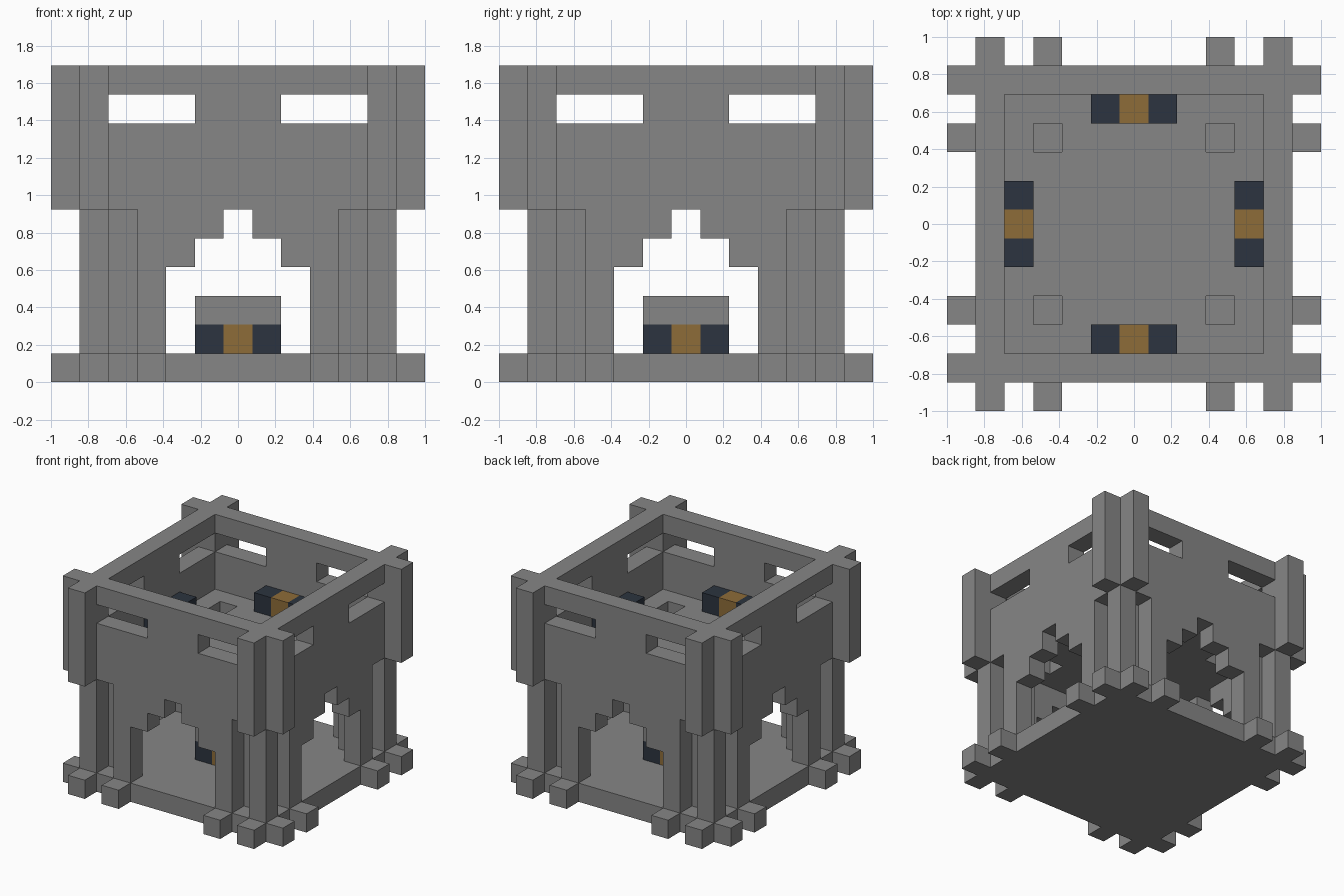
import bpy, bmesh, math
from mathutils import Matrix

if "Cube" in bpy.data.objects:
    bpy.data.objects.remove(bpy.data.objects["Cube"], do_unlink=True)

U = 2 / 13  # one building block


def material(name, rgb):
    m = bpy.data.materials.new(name)
    m.use_nodes = True
    m.diffuse_color = (*rgb, 1)
    bsdf = next(n for n in m.node_tree.nodes if n.type == 'BSDF_PRINCIPLED')
    bsdf.inputs["Base Color"].default_value = (*rgb, 1)
    return m


STONE = material("grey stone", (0.24, 0.24, 0.24))
AMBER = material("amber wood", (0.27, 0.15, 0.04))
SLATE = material("dark slate blue", (0.025, 0.034, 0.05))


def add_object(name, mesh, mat, turn=0):
    """Scale a mesh from blocks to units, turn it by quarters, link it."""
    mesh.transform(Matrix.Rotation(turn * math.pi / 2, 4, 'Z') @ Matrix.Scale(U, 4))
    mesh.materials.clear()
    mesh.materials.append(mat)
    ob = bpy.data.objects.new(name, mesh)
    bpy.context.collection.objects.link(ob)
    return ob


def box(name, x, y, z, mat=STONE, turn=0):
    """Box from (low, high) ranges in blocks."""
    bm = bmesh.new()
    bmesh.ops.create_cube(bm, size=1)
    size = [r[1] - r[0] for r in (x, y, z)]
    mid = [(r[1] + r[0]) / 2 for r in (x, y, z)]
    bmesh.ops.scale(bm, vec=size, verts=bm.verts)
    bmesh.ops.translate(bm, vec=mid, verts=bm.verts)
    mesh = bpy.data.meshes.new(name)
    bm.to_mesh(mesh)
    bm.free()
    return add_object(name, mesh, mat, turn)


def rect(x0, x1, y0, y1):
    return [(x0, y0), (x1, y0), (x1, y1), (x0, y1)]


def plate(name, loops, placement, turn=0):
    """One-block-thick plate from an outline and its holes."""
    cu = bpy.data.curves.new(name + "_outline", 'CURVE')
    cu.dimensions = '2D'
    cu.fill_mode = 'BOTH'
    cu.extrude = 0.5
    for loop in loops:
        sp = cu.splines.new('POLY')
        sp.points.add(len(loop) - 1)
        for p, (a, b) in zip(sp.points, loop):
            p.co = (a, b, 0, 1)
        sp.use_cyclic_u = True
    tmp = bpy.data.objects.new(name + "_outline", cu)
    mesh = bpy.data.meshes.new_from_object(tmp)
    bpy.data.objects.remove(tmp)
    bpy.data.curves.remove(cu)
    bm = bmesh.new()
    bm.from_mesh(mesh)
    bmesh.ops.remove_doubles(bm, verts=bm.verts, dist=0.001)
    bmesh.ops.recalc_face_normals(bm, faces=bm.faces)
    for f in bm.faces:
        f.smooth = False
    bm.to_mesh(mesh)
    bm.free()
    mesh.name = name
    mesh.transform(placement)
    return add_object(name, mesh, STONE, turn)


# Wall outline: corner post, slot, pier, stepped arch, pier, and an end window notch
wall_outline = [
    (-5.5, 1), (-4.5, 1), (-4.5, 6), (-3.5, 6), (-3.5, 1), (-2.5, 1),
    (-2.5, 4), (-1.5, 4), (-1.5, 5), (-0.5, 5), (-0.5, 6),
    (0.5, 6), (0.5, 5), (1.5, 5), (1.5, 4), (2.5, 4),
    (2.5, 1), (3.5, 1), (3.5, 6), (4.5, 6), (4.5, 9), (1.5, 9),
    (1.5, 10), (4.5, 10), (4.5, 11), (-5.5, 11)]
window = rect(-4.5, -1.5, 9, 10)
upright = Matrix.Translation((0, -5, 0)) @ Matrix.Rotation(math.pi / 2, 4, 'X')

# Base slab and upper floor with four square shafts
box("base_slab", (-5.5, 5.5), (-5.5, 5.5), (0, 1))
shafts = [rect(x - .5, x + .5, y - .5, y + .5) for x in (-3, 3) for y in (-3, 3)]
plate("upper_floor", [rect(-4.5, 4.5, -4.5, 4.5)] + shafts,
      Matrix.Translation((0, 0, 6.5)))

# Four identical sides
for t, side in enumerate(("front", "left", "back", "right")):
    plate(side + "_wall", [wall_outline, window], upright, t)
    box(side + "_inner_column", (-4.5, -3.5), (-4.5, -3.5), (1, 6), turn=t)
    for x in (-5, -3, 3, 5):
        box(side + "_base_stub", (x - .5, x + .5), (-6.5, -5.5), (0, 1), turn=t)
    for x in (-5, 5):
        box(side + "_corner_buttress", (x - .5, x + .5), (-6.5, -5.5), (6, 11), turn=t)
    for x in (-1, 0, 1):
        box(side + "_upper_bench", (x - .5, x + .5), (-4.5, -3.5), (7, 8),
            SLATE if x else AMBER, t)

# Central plinth on the ground floor: slate corners, amber cross, stone cap
for x in (-1, 0, 1):
    for y in (-1, 0, 1):
        box("plinth_block", (x - .5, x + .5), (y - .5, y + .5), (1, 2),
            SLATE if x and y else AMBER)
box("plinth_cap", (-1.5, 1.5), (-1.5, 1.5), (2, 3))
